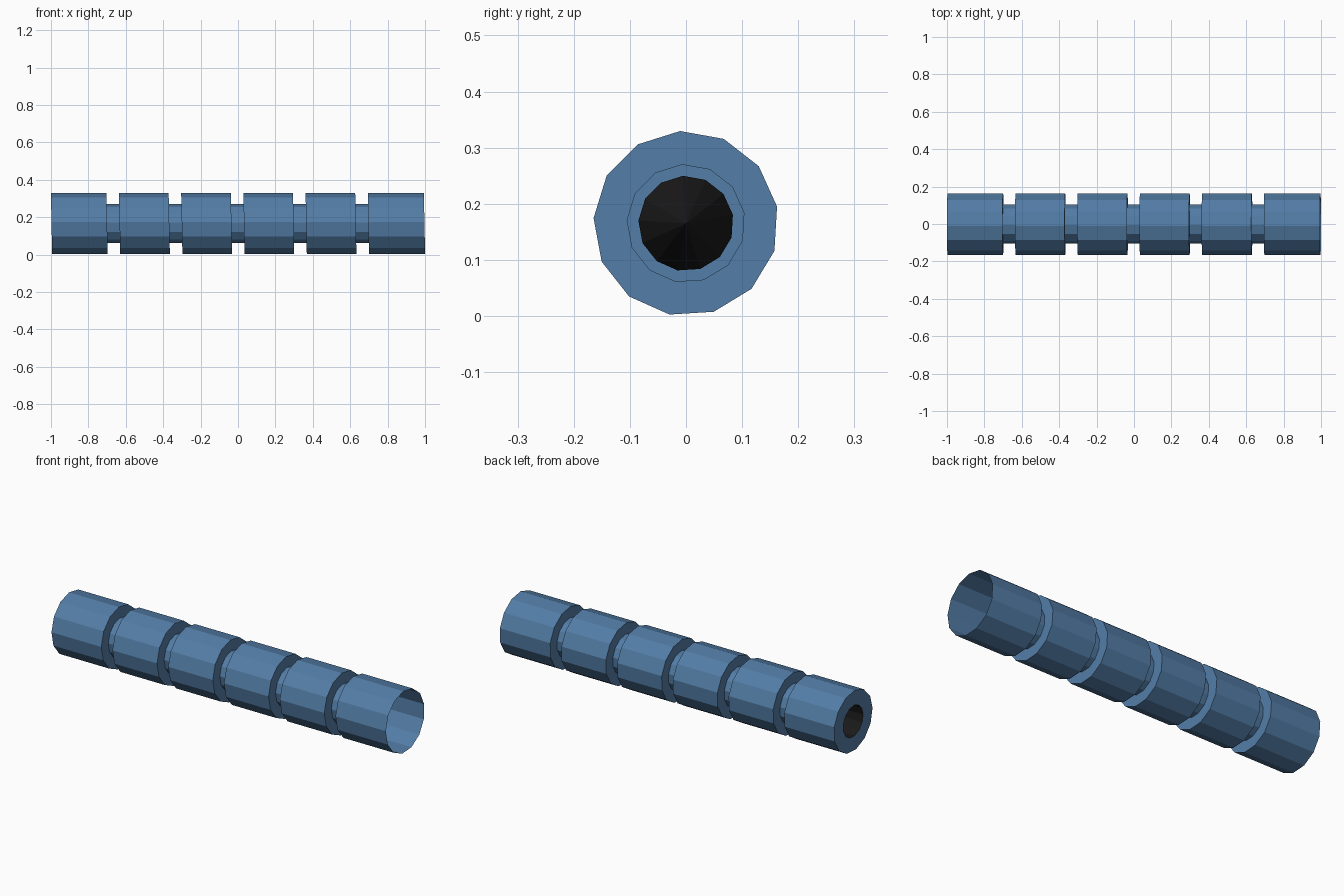
import bpy, bmesh, math

if "Cube" in bpy.data.objects:
    bpy.data.objects.remove(bpy.data.objects["Cube"])

SIDES, START = 13, math.radians(93.6)
CENTRE_Z, LEAN = 0.165, 0.02      # rings lean very slightly along the axis


def material(name, colour):
    m = bpy.data.materials.new(name)
    m.diffuse_color = (*colour, 1)
    m.use_nodes = True
    m.node_tree.nodes["Principled BSDF"].inputs["Base Color"].default_value = m.diffuse_color
    return m


def lathe(name, profile, mat):
    """Spin (x, radius) points round the x axis; radius 0 makes a tip."""
    bm = bmesh.new()
    rings = []
    for x, r in profile:
        if r == 0:
            rings.append([bm.verts.new((x, 0, CENTRE_Z))] * SIDES)
            continue
        ring = []
        for i in range(SIDES):
            a = START + math.tau * i / SIDES
            y, z = r * math.cos(a), r * math.sin(a)
            ring.append(bm.verts.new((x - LEAN * z, y, z + CENTRE_Z)))
        rings.append(ring)
    for a, b in zip(rings, rings[1:]):
        for i in range(SIDES):
            j = (i + 1) % SIDES
            quad = [a[i], a[j], b[j], b[i]]
            bm.faces.new(list(dict.fromkeys(quad)))
    bmesh.ops.recalc_face_normals(bm, faces=bm.faces)
    me = bpy.data.meshes.new(name)
    bm.to_mesh(me)
    bm.free()
    me.materials.append(mat)
    ob = bpy.data.objects.new(name, me)
    bpy.context.collection.objects.link(ob)
    return ob


blue = material("steel blue", (0.087, 0.205, 0.385))
black = material("bore black", (0.011, 0.010, 0.010))

# grooved shell: capped rim at -x, five narrow necks, open at +x
R, NECK, BORE = 0.165, 0.105, 0.085
shell = [(-0.997, BORE), (-0.997, R)]
for k in range(5):
    x = -0.70 + k * 0.3325
    shell += [(x, R), (x, NECK), (x + 0.067, NECK), (x + 0.067, R)]
shell.append((0.997, R))
lathe("grooved_tube", shell, blue)

# dark bore running in from the rim to a point
lathe("bore", [(-0.997, BORE), (-0.75, BORE), (-0.55, 0)], black)
